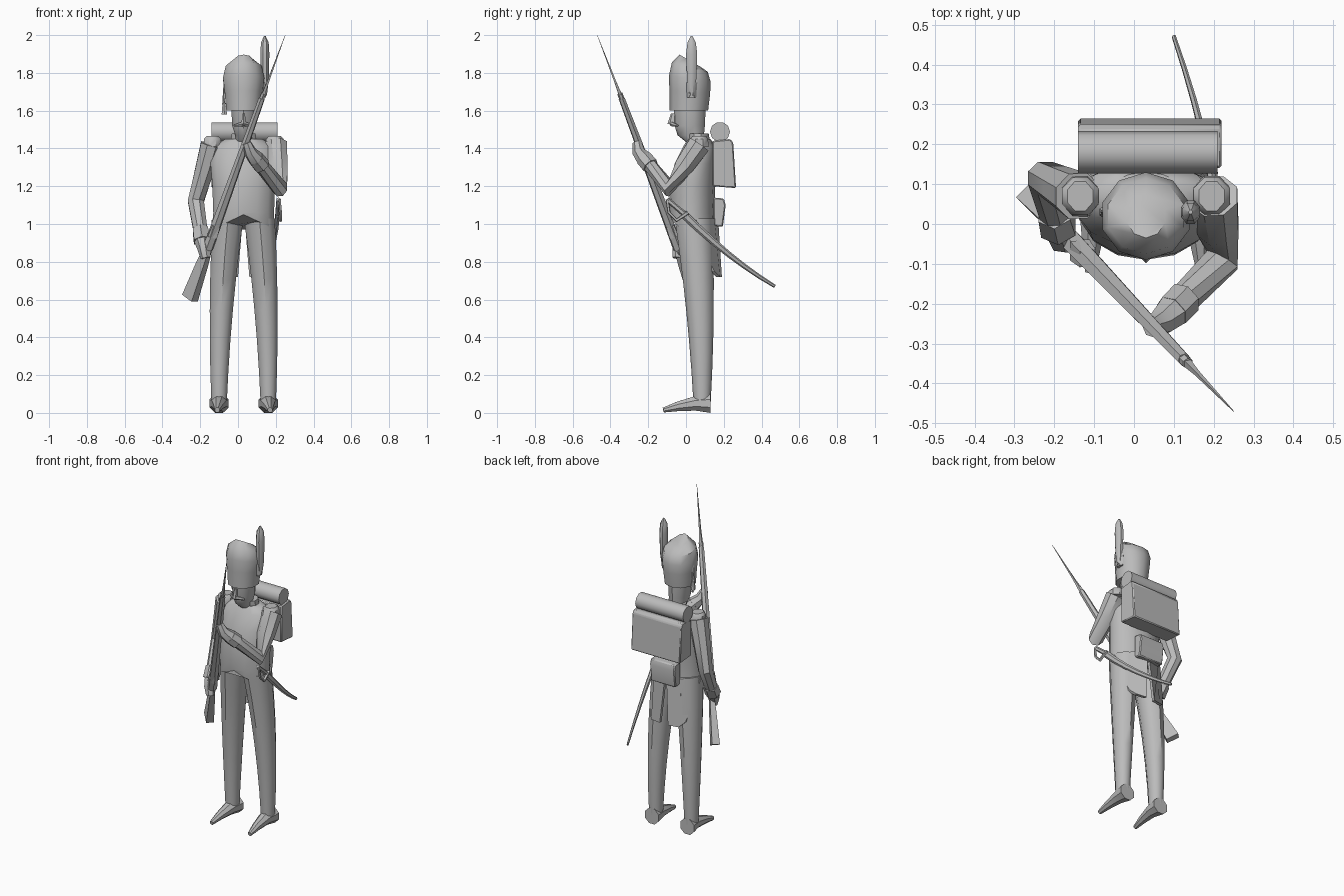
import bpy, bmesh, math
from mathutils import Vector

if "Cube" in bpy.data.objects:
    bpy.data.objects.remove(bpy.data.objects["Cube"], do_unlink=True)

grey = bpy.data.materials.new("plain grey")
grey.use_nodes = True
colour = (.5, .5, .5, 1)
grey.diffuse_color = colour
grey.node_tree.nodes["Principled BSDF"].inputs["Base Color"].default_value = colour
MIDDLE = .03  # body centre line


def finish(name, bm, angle):
    bmesh.ops.recalc_face_normals(bm, faces=bm.faces)
    mesh = bpy.data.meshes.new(name)
    bm.to_mesh(mesh)
    bm.free()
    mesh.materials.append(grey)
    part = bpy.data.objects.new(name, mesh)
    bpy.context.collection.objects.link(part)
    bpy.ops.object.select_all(action='DESELECT')
    part.select_set(True)
    bpy.context.view_layer.objects.active = part
    bpy.ops.object.shade_smooth_by_angle(angle=math.radians(angle))
    return part


def skin(name, loops, angle=40):
    """Bridge equal vertex loops and cap both ends."""
    bm = bmesh.new()
    rows = [[bm.verts.new(point) for point in loop] for loop in loops]
    for low, high in zip(rows, rows[1:]):
        for i in range(len(low)):
            bm.faces.new((low[i - 1], low[i], high[i], high[i - 1]))
    bm.faces.new(rows[0])
    bm.faces.new(rows[-1])
    return finish(name, bm, angle)


def circle(sides):
    turns = [math.tau * (i + .5) / sides for i in range(sides)]
    return [(math.cos(a), math.sin(a)) for a in turns]


def stack(name, rings, x=MIDDLE, sides=10, tilt=0):
    """Horizontal ellipses given as height, y, half width, half depth."""
    loops = [[(x + wide * c, y + deep * s, z - tilt * s * i) for c, s in circle(sides)]
             for i, (z, y, wide, deep) in enumerate(rings)]
    return skin(name, loops)


def tube(name, path, start, end, sides=8, flat=1, side=(1, 0, 0), angle=40):
    """Sections square to a path, with the radius going from start to end."""
    path = [Vector(point) for point in path]
    last = len(path) - 1
    loops = []
    for i, point in enumerate(path):
        along = (path[min(i + 1, last)] - path[max(i - 1, 0)]).normalized()
        u = Vector(side)
        u = (u - along * u.dot(along)).normalized()
        v = along.cross(u)
        radius = start + (end - start) * i / last
        loops.append([point + (u * c * flat + v * s) * radius for c, s in circle(sides)])
    return skin(name, loops, angle)


def prism(name, outline, left, right):
    """Outline in y and z, drawn out along x."""
    part = skin(name, [[(x, y, z) for y, z in outline] for x in (left, right)], 30)
    bevel = part.modifiers.new("soft edges", 'BEVEL')
    bevel.width = .006
    bevel.segments = 1


def leg_ring(t):
    """Half width and depth grow steadily from ankle to hip."""
    return .06 + .97 * t, .085 - .045 * t * t, .043 + .043 * t, .046 + .054 * t


# Paired parts: legs, shoes, coat tails, shoulder pads
steps = [i / 6 for i in range(7)]
for sign, word in ((-1, "right"), (1, "left")):
    def out(distance):
        return MIDDLE + sign * distance

    leg = stack(word + "_leg", [leg_ring(t) for t in steps], x=0)
    for v in leg.data.vertices:
        t = v.co.z - .06
        v.co.x += out(.13 - .05 * t * t)

    shoe = tube(word + "_shoe", [(out(.13), .13, .05), (out(.13), .05, .05),
                                 (out(.135), -.04, .035), (out(.14), -.12, .015)], .055, .014)
    for v in shoe.data.vertices:
        v.co.z = max(v.co.z, 0)

    hem = [(.005, .17, 1.03), (.1, .15, 1.03), (.17, .05, 1.02), (.165, .06, .93),
           (.13, .15, .75), (.1, .18, .72), (.03, .19, .72)]
    outer = [(out(x), y, z) for x, y, z in hem]
    skin(word + "_coat_tail", [outer, [(x, y - .02, z) for x, y, z in outer]], 30)

    stack(word + "_shoulder_pad", [(1.41, .07, .05, .055), (1.45, .07, .05, .05),
                                   (1.465, .07, .035, .04)], x=out(.165), sides=8)

# Coat body with a hem rising to a peak at the front
coat = stack("coat_body", [(.97, .035, .168, .12), (1.06, .03, .165, .12), (1.2, .035, .17, .12),
                           (1.32, .05, .18, .11), (1.41, .07, .165, .085), (1.45, .07, .1, .06)], sides=14)
for v in coat.data.vertices:
    if v.co.z < 1 and v.co.y < .03:
        v.co.z += .08 * max(0, 1 - abs(v.co.x - MIDDLE) / .17)

# Collar and head
stack("collar", [(1.42, .07, .075, .06), (1.48, .06, .066, .06)])
stack("head", [(1.43, .05, .045, .045), (1.47, .025, .046, .07), (1.52, .02, .064, .08),
               (1.64, .02, .07, .085)])
stack("nose", [(1.53, -.074, .014, .024), (1.585, -.066, .008, .014)], sides=6)
for sign, word in ((-1, "right"), (1, "left")):
    tube(word + "_moustache", [(MIDDLE, -.075, 1.53), (MIDDLE + sign * .05, -.045, 1.52)],
         .014, .006, sides=6, side=(0, 0, 1))

# Tall cap with plume and tassel
stack("tall_cap", [(1.6, .015, .096, .102), (1.7, .02, .106, .108), (1.77, .02, .115, .11),
                   (1.83, .02, .1, .095), (1.865, .02, .05, .055)], tilt=.008)
stack("plume", [(1.68, .03, .012, .014), (1.76, .03, .022, .026), (1.9, .03, .026, .032),
                (1.96, .03, .022, .024), (1.995, .03, .005, .005)], x=.142, sides=8)
stack("plume_socket", [(1.67, .03, .016, .024), (1.75, .03, .022, .03)], x=.134, sides=6)
tube("cord", [(-.07, .03, 1.74), (-.077, .03, 1.63)], .007, .007, sides=5)
tube("tassel", [(-.072, .03, 1.58), (-.075, .03, 1.65)], .017, .007, sides=6)

# Right arm hangs to the musket
shoulder, elbow, wrist = Vector((-.14, .07, 1.42)), Vector((-.223, .115, 1.12)), Vector((-.19, -.01, .91))
tube("right_arm", [shoulder, shoulder.lerp(elbow, .45), elbow, wrist], .062, .038)
tube("right_cuff", [wrist.lerp(elbow, .3), wrist], .046, .05, sides=6)
tube("right_hand", [wrist, (-.18, -.04, .87), (-.17, -.045, .82)], .042, .028, sides=7)

# Left arm bends up to the barrel
shoulder, elbow, wrist = Vector((.2, .07, 1.42)), Vector((.222, -.09, 1.19)), Vector((.095, -.22, 1.345))
tube("left_arm", [shoulder, shoulder.lerp(elbow, .5), elbow, wrist], .064, .038)
tube("left_cuff", [wrist.lerp(elbow, .25), wrist], .046, .045, sides=7)
tube("left_hand", [wrist, (.065, -.25, 1.38), (.045, -.26, 1.43)], .044, .025, sides=7)

# Musket laid out along one line from lock to muzzle
lock, muzzle, tip = Vector((-.16, -.04, .87)), Vector((.135, -.35, 1.69)), Vector((.25, -.47, 2))
across = (1, 1, 0)
tube("musket_butt", [lock.lerp(muzzle, t) for t in (-.32, -.1, .03)], .056, .026,
     sides=4, flat=.6, side=across, angle=20)
tube("musket_stock", [lock, lock.lerp(muzzle, .97)], .03, .017, sides=6, side=across)
tube("musket_barrel", [lock.lerp(muzzle, .2), muzzle], .02, .014, sides=6)
tube("musket_lock", [lock.lerp(muzzle, .08), lock.lerp(muzzle, .15)], .036, .03, sides=4)
tube("bayonet", [muzzle.lerp(tip, t) for t in (-.1, .2, 1)], .014, .001, sides=4)

# Backpack, blanket roll and pouch
prism("backpack", [(.14, 1.2), (.265, 1.19), (.25, 1.43), (.235, 1.45), (.14, 1.44)], -.14, .22)
tube("blanket_roll", [(-.14, .18, 1.488), (.21, .18, 1.488)], .053, .053, sides=10, side=(0, 0, 1))
prism("pouch", [(.145, .99), (.195, .985), (.21, 1.1), (.2, 1.135), (.145, 1.14)], -.06, .12)

# Curved sabre with hilt
curve = [(.21 - .11 * t ** 1.5, .48 * t - .01, 1.05 - .38 * t * (1.25 - t / 4)) for t in steps]
tube("scabbard", curve, .022, .009, sides=6, flat=.6)
tube("sword_grip", [(.215, -.1, 1.13), (.21, 0, 1.045)], .013, .015, sides=6)
tube("hand_guard", [(.22, -.1, 1.13), (.225, -.09, 1.06), (.225, -.05, 1.02), (.22, .01, 1.06)],
     .008, .011, sides=5)
